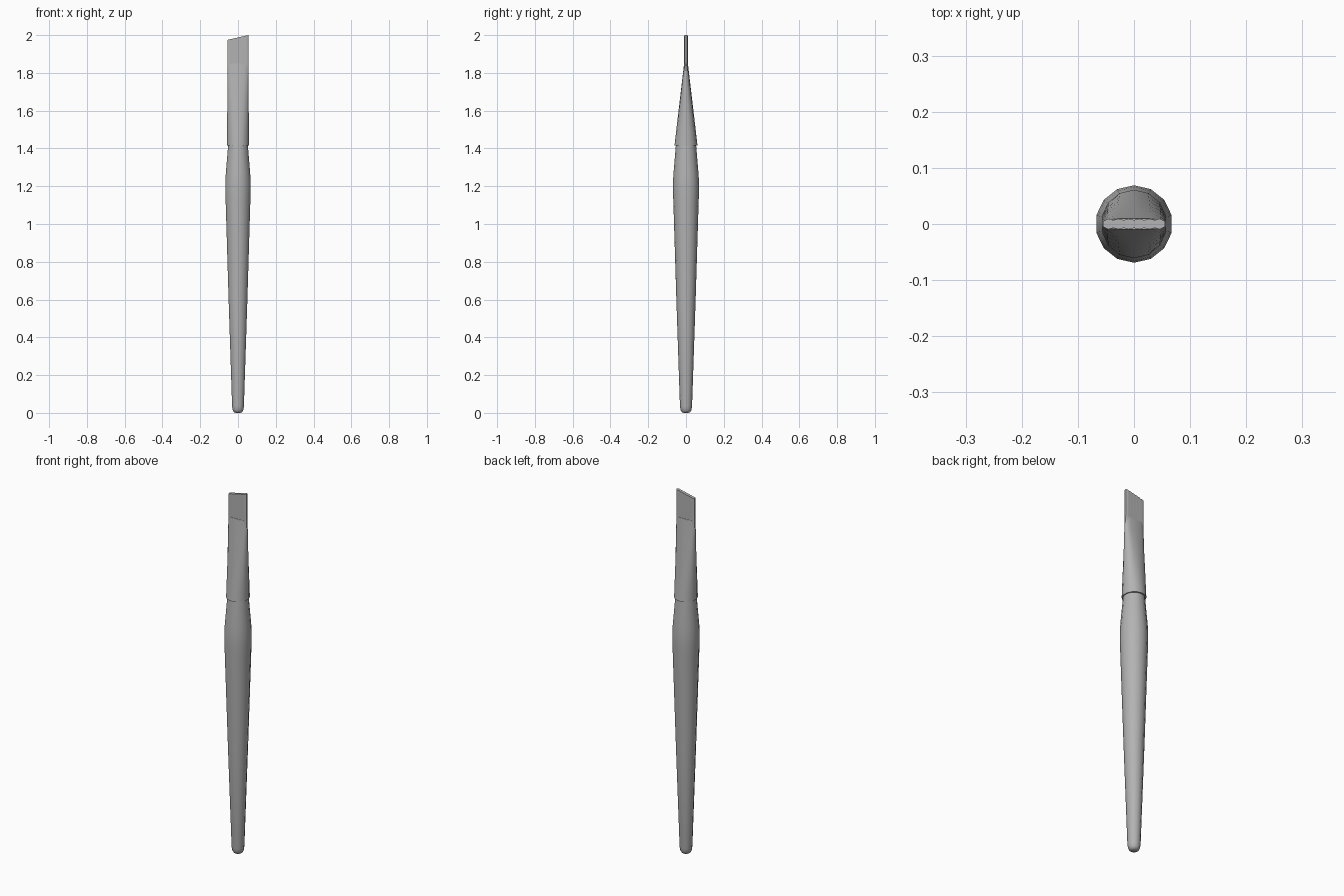
import bpy, bmesh, math

if "Cube" in bpy.data.objects:
    bpy.data.objects.remove(bpy.data.objects["Cube"])

SIDES = 14

grey = bpy.data.materials.new("mid_grey")
grey.diffuse_color = (0.45, 0.45, 0.45, 1)
grey.use_nodes = True
grey.node_tree.nodes["Principled BSDF"].inputs["Base Color"].default_value = grey.diffuse_color


def loft(name, rings):
    """Skin a list of equal-length point rings and cap both ends."""
    bm = bmesh.new()
    rows = [[bm.verts.new(p) for p in ring] for ring in rings]
    n = len(rows[0])
    for a, b in zip(rows, rows[1:]):
        for i in range(n):
            j = (i + 1) % n
            bm.faces.new((a[i], a[j], b[j], b[i]))
    bm.faces.new(rows[0][::-1])
    bm.faces.new(rows[-1])
    bmesh.ops.recalc_face_normals(bm, faces=bm.faces)
    mesh = bpy.data.meshes.new(name)
    bm.to_mesh(mesh)
    bm.free()
    mesh.materials.append(grey)
    obj = bpy.data.objects.new(name, mesh)
    bpy.context.collection.objects.link(obj)
    bpy.ops.object.select_all(action='DESELECT')
    obj.select_set(True)
    bpy.context.view_layer.objects.active = obj
    bpy.ops.object.shade_smooth_by_angle(angle=math.radians(55))
    return obj


def oval(rx, ry, z, power=1.0):
    """Ring of points; a power below 1 squares off the oval."""
    pts = []
    for i in range(SIDES):
        a = math.pi / 2 + i * math.tau / SIDES
        c, s = math.cos(a), math.sin(a)
        pts.append((rx * math.copysign(abs(c) ** power, c),
                    ry * math.copysign(abs(s) ** power, s), z))
    return pts


# Handle: rounded butt, long swelling taper, narrowing neck
profile = [(0.012, 0.0), (0.022, 0.004), (0.029, 0.015), (0.032, 0.035),
           (0.051, 0.6), (0.067, 1.12), (0.069, 1.17), (0.069, 1.22),
           (0.066, 1.27), (0.055, 1.40), (0.053, 1.425)]
loft("handle", [oval(r, r, z) for r, z in profile])

# Ferrule: round sleeve crimped straight to a flat mouth
ferrule = []
for i in range(7):
    t = i / 6
    ferrule.append(oval(0.059 - 0.002 * t, 0.061 + (0.010 - 0.061) * t,
                        1.415 + 0.435 * t, 1 - 0.3 * t))
loft("ferrule", ferrule)

# Bristles: thin rippled slab with a slanted tip
STEPS = 12
HALF = 0.055
front, back = [], []
for i in range(STEPS + 1):
    x = -HALF + 2 * HALF * i / STEPS
    y = 0.005 if i in (0, STEPS) else (0.0095 if i % 2 else 0.007)
    front.append((x, -y))
    back.append((x, y))
outline = front + back[::-1]
base = [(x, y, 1.83) for x, y in outline]
tip = [(x, y, 1.9875 + 0.0125 * x / HALF) for x, y in outline]
loft("bristles", [base, tip])
